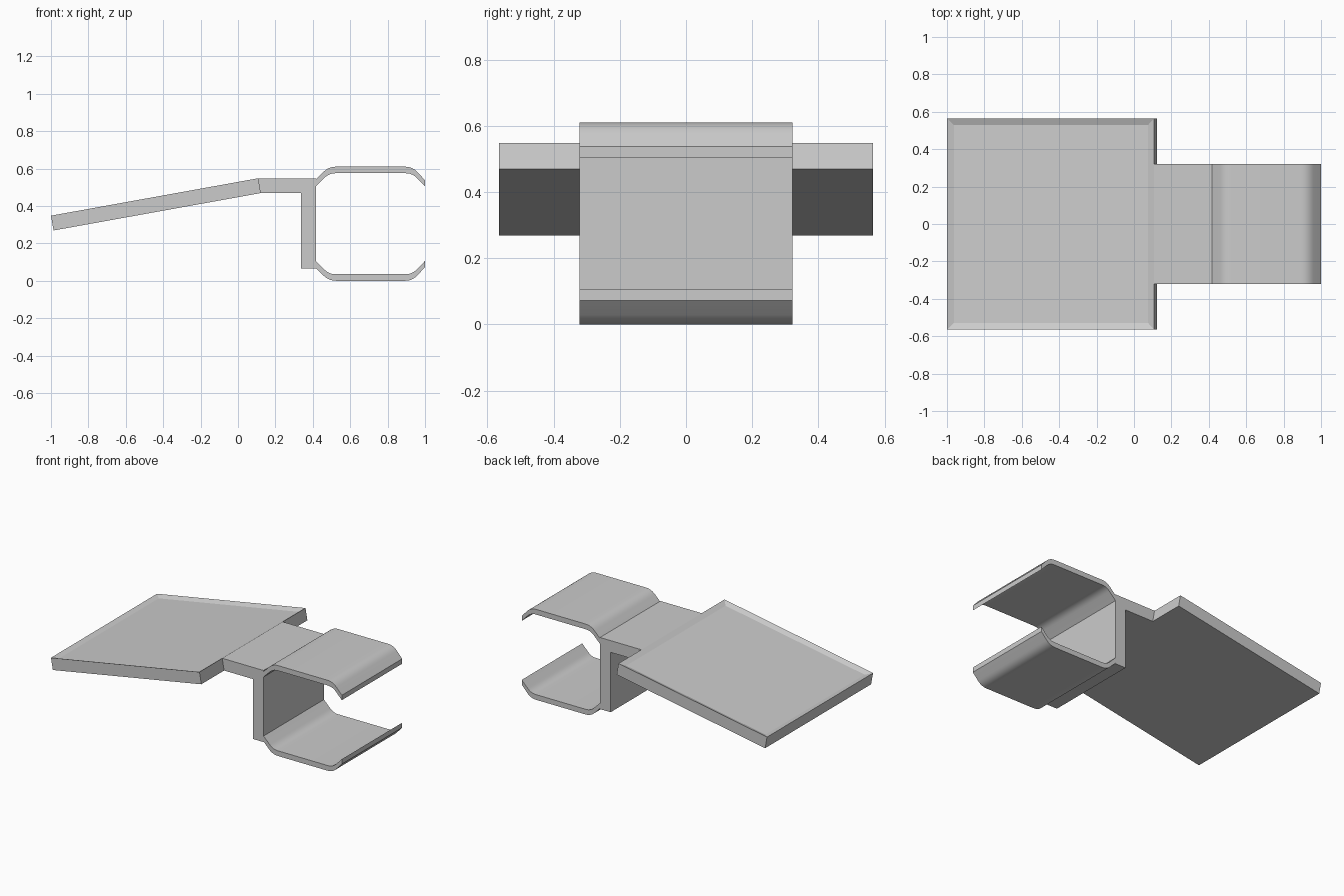
import bpy, bmesh
from mathutils import Vector

if "Cube" in bpy.data.objects:
    bpy.data.objects.remove(bpy.data.objects["Cube"])


def extrude_profile(name, pts, half, smooth=False):
    """Extrude an x-z outline symmetrically along y."""
    bm = bmesh.new()
    face = bm.faces.new([bm.verts.new((x, -half, z)) for x, z in pts])
    ext = bmesh.ops.extrude_face_region(bm, geom=[face], use_keep_orig=True)
    moved = [v for v in ext["geom"] if isinstance(v, bmesh.types.BMVert)]
    bmesh.ops.translate(bm, verts=moved, vec=(0, 2 * half, 0))
    bmesh.ops.recalc_face_normals(bm, faces=bm.faces)
    return finish(name, bm, smooth)


def finish(name, bm, smooth=False):
    mesh = bpy.data.meshes.new(name)
    bm.to_mesh(mesh)
    bm.free()
    ob = bpy.data.objects.new(name, mesh)
    bpy.context.collection.objects.link(ob)
    if smooth:
        bpy.ops.object.select_all(action='DESELECT')
        ob.select_set(True)
        bpy.context.view_layer.objects.active = ob
        bpy.ops.object.shade_smooth_by_angle(angle=0.5)
    return ob


def rounded(pts, dist, steps=6):
    """Round the inner corners of an open polyline."""
    pts = [Vector(p) for p in pts]
    out = [pts[0]]
    for a, b, c in zip(pts, pts[1:], pts[2:]):
        p = b + (a - b).normalized() * dist
        q = b + (c - b).normalized() * dist
        for i in range(steps + 1):
            t = i / steps
            out.append(p * (1 - t) ** 2 + b * 2 * t * (1 - t) + q * t * t)
    return out + [pts[-1]]


ARM_HALF = 0.322
TOP = 0.61

# Tilted tray with a shallow recessed top
plate = [(-1.0, 0.348), (0.108, 0.548), (0.122, 0.469), (-0.986, 0.269)]
tray = extrude_profile("tilted_tray", plate, 0.565)
bm = bmesh.new()
bm.from_mesh(tray.data)
top = max(bm.faces, key=lambda f: f.normal.z)
bmesh.ops.inset_region(bm, faces=[top], thickness=0.05)
bmesh.ops.translate(bm, verts=top.verts, vec=top.normal * -0.014)
bm.to_mesh(tray.data)
bm.free()

# Arm and upright behind the clip
extrude_profile("arm_and_upright", [
    (0.108, 0.548), (0.416, 0.548), (0.416, 0.065),
    (0.337, 0.065), (0.337, 0.469), (0.122, 0.469)], ARM_HALF)

# Pair of springy jaws, the lower one mirrored
outer = rounded([(0.416, 0.541), (0.485, TOP), (0.933, TOP), (1.0, 0.537)], 0.04)
inner = rounded([(0.416, 0.504), (0.487, 0.575), (0.931, 0.575), (1.0, 0.504)], 0.035)
jaw = outer + inner[::-1]
extrude_profile("upper_jaw", jaw, ARM_HALF, True)
extrude_profile("lower_jaw", [(x, TOP - z) for x, z in jaw], ARM_HALF, True)
